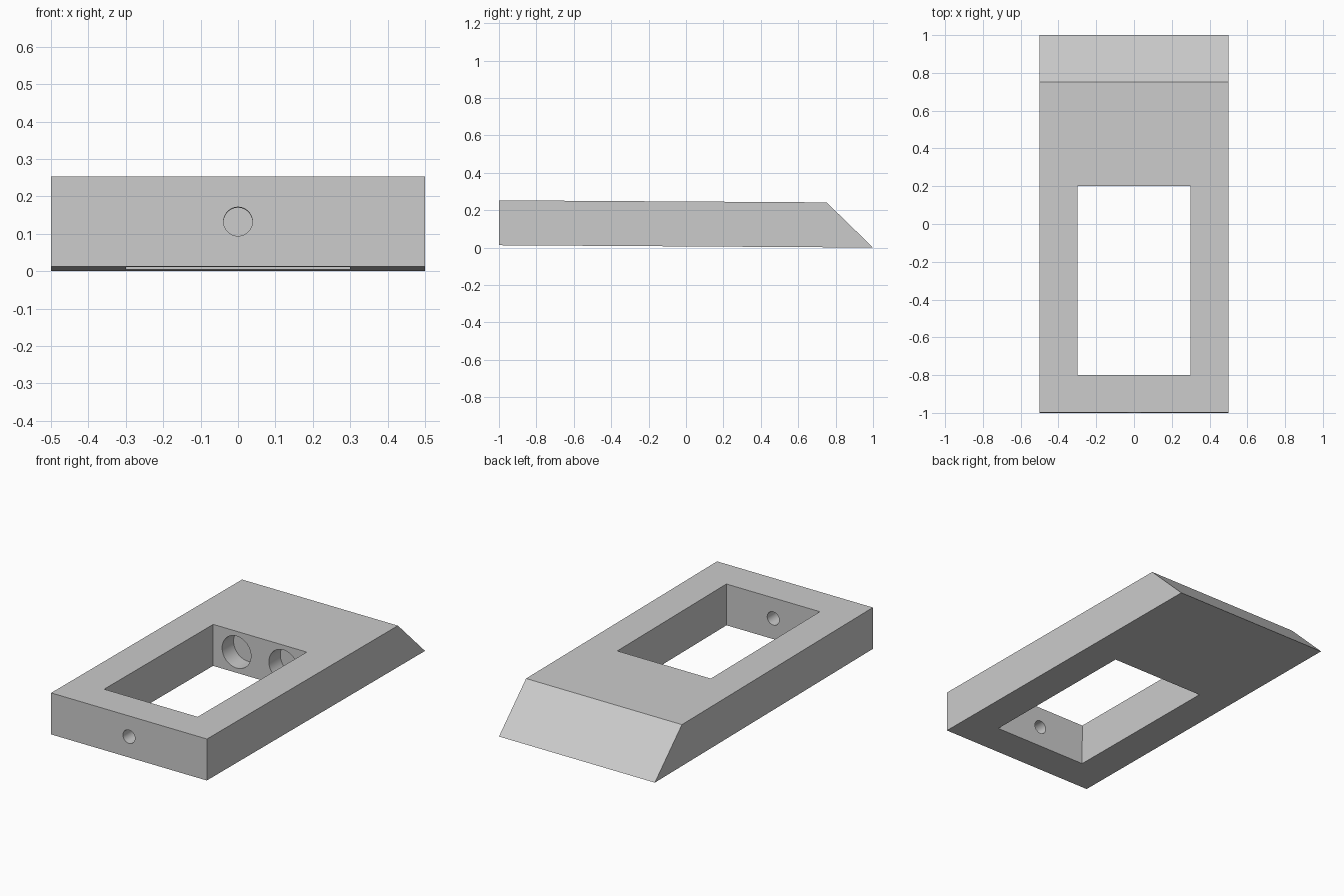
import bpy, bmesh, math
from mathutils import Matrix

cube = bpy.data.objects.get("Cube")
if cube:
    bpy.data.objects.remove(cube, do_unlink=True)

HEIGHT = 0.24

grey = bpy.data.materials.new("plain grey")
grey.use_nodes = True
grey.diffuse_color = (0.6, 0.6, 0.6, 1)
grey.node_tree.nodes["Principled BSDF"].inputs["Base Color"].default_value = (0.6, 0.6, 0.6, 1)


def make_object(name, bm):
    bmesh.ops.recalc_face_normals(bm, faces=bm.faces)
    mesh = bpy.data.meshes.new(name)
    bm.to_mesh(mesh)
    bm.free()
    mesh.materials.append(grey)
    obj = bpy.data.objects.new(name, mesh)
    bpy.context.collection.objects.link(obj)
    return obj


def box(name, x, y0, y1, z0, z1):
    bm = bmesh.new()
    bmesh.ops.create_cube(bm, size=1)
    for v in bm.verts:
        v.co = (v.co.x * 2 * x, y0 if v.co.y < 0 else y1, z0 if v.co.z < 0 else z1)
    return make_object(name, bm)


def bore(name, x, y0, y1, radius):
    bm = bmesh.new()
    place = Matrix.Translation((x, (y0 + y1) / 2, HEIGHT / 2)) @ Matrix.Rotation(math.pi / 2, 4, "X")
    bmesh.ops.create_cone(bm, cap_ends=True, segments=48, radius1=radius,
                          radius2=radius, depth=y1 - y0, matrix=place)
    return make_object(name, bm)


# Wedge-ended slab, extruded across x from its side profile
bm = bmesh.new()
profile = [(-1, 0), (1, 0), (0.75, HEIGHT), (-1, HEIGHT)]
face = bm.faces.new([bm.verts.new((-0.5, y, z)) for y, z in profile])
side = bmesh.ops.extrude_face_region(bm, geom=[face])["geom"]
bmesh.ops.translate(bm, vec=(1, 0, 0),
                    verts=[g for g in side if isinstance(g, bmesh.types.BMVert)])
slab = make_object("wedge_frame", bm)

# Window, front through-hole and the pair of blind sockets
cutters = [
    box("window_cutter", 0.3, -0.8, 0.2, -0.2, 0.5),
    bore("front_hole_cutter", 0, -1.1, -0.7, 0.0385),
    bore("right_socket_cutter", -0.15, 0.1, 0.305, 0.0925),
    bore("left_socket_cutter", 0.15, 0.1, 0.305, 0.0925),
]
bpy.context.view_layer.objects.active = slab
for cutter in cutters:
    mod = slab.modifiers.new(cutter.name, "BOOLEAN")
    mod.operation = "DIFFERENCE"
    mod.solver = "EXACT"
    mod.object = cutter
    bpy.ops.object.modifier_apply(modifier=mod.name)
for cutter in cutters:
    bpy.data.objects.remove(cutter, do_unlink=True)

# Slight tilt that lifts the front, hinged on the rear bottom edge
hinge = Matrix.Translation((0, 1, 0))
slab.data.transform(hinge @ Matrix.Rotation(-0.00625, 4, "X") @ hinge.inverted())

bpy.ops.object.select_all(action="DESELECT")
slab.select_set(True)
bpy.ops.object.shade_smooth_by_angle(angle=math.radians(30))
